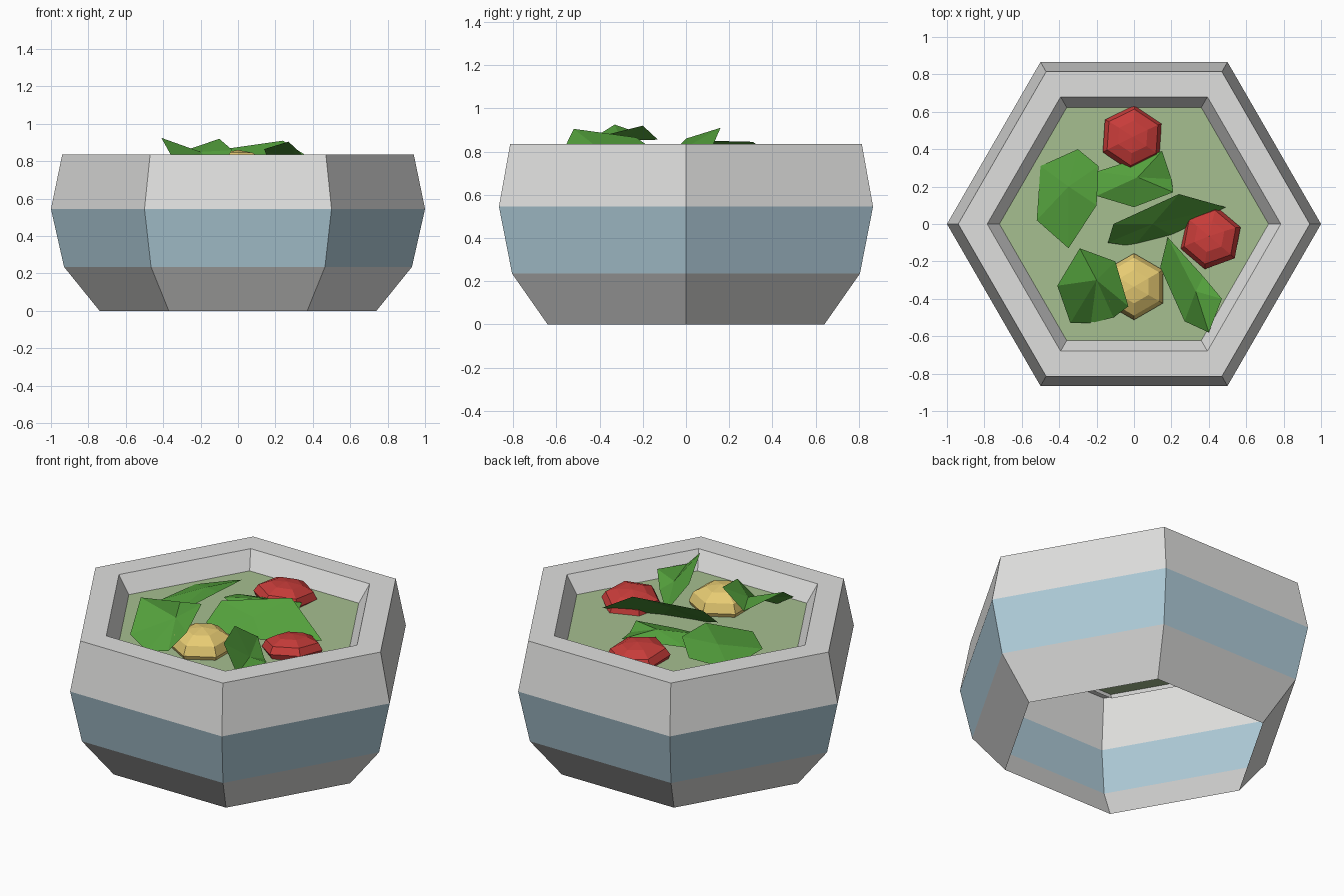
import bpy, math
from mathutils import Matrix, Euler

if "Cube" in bpy.data.objects:
    bpy.data.objects.remove(bpy.data.objects["Cube"])


def material(name, rgb):
    m = bpy.data.materials.new(name)
    m.diffuse_color = (*rgb, 1)
    m.use_nodes = True
    m.node_tree.nodes["Principled BSDF"].inputs["Base Color"].default_value = m.diffuse_color
    return m


stone = material("pale_stone", (0.74, 0.74, 0.73))
blue = material("pale_blue", (0.42, 0.59, 0.68))
broth = material("broth_green", (0.38, 0.52, 0.28))
leaf_green = material("leaf_green", (0.087, 0.35, 0.045))
red = material("tomato_red", (0.57, 0.045, 0.041))
yellow = material("corn_yellow", (0.80, 0.60, 0.17))


def make(name, verts, faces, mats):
    mesh = bpy.data.meshes.new(name)
    mesh.from_pydata(verts, [], faces)
    for m in mats:
        mesh.materials.append(m)
    ob = bpy.data.objects.new(name, mesh)
    bpy.context.collection.objects.link(ob)
    return ob


def lathe(name, profile, mats, phase=0, n=6):
    """Spin a (radius, height) profile into an n-sided shell."""
    verts = [(r * math.cos(phase + math.tau * i / n),
              r * math.sin(phase + math.tau * i / n), z)
             for r, z in profile for i in range(n)]
    faces = [(k * n + i, k * n + (i + 1) % n, (k + 1) * n + (i + 1) % n, (k + 1) * n + i)
             for k in range(len(profile) - 1) for i in range(n)]
    return make(name, verts, faces, mats)


# Bowl: one open-bottomed shell, blue on the band between two heights
bowl = lathe("bowl", [(0.74, 0), (0.93, 0.235), (1.0, 0.545), (0.94, 0.835),
                      (0.785, 0.835), (0.695, 0.695)], [stone, blue])
for p in bowl.data.polygons:
    p.material_index = int(0.3 < p.center.z < 0.5)

# Broth surface
hexagon = [(0.72 * math.cos(math.tau * i / 6), 0.72 * math.sin(math.tau * i / 6), 0.733)
           for i in range(6)]
make("broth", hexagon, [range(6)], [broth])


# Round vegetables: six-sided squashed balls
def ball(name, loc, r, h, mat, phase, tilt=(0, 0)):
    prof = [(max(r * math.sin(math.pi * k / 6), 0.0005), -h * math.cos(math.pi * k / 6))
            for k in range(7)]
    ob = lathe(name, prof, [mat], math.radians(phase))
    ob.data.transform(Matrix.Translation(loc) @ Euler((*tilt, 0)).to_matrix().to_4x4())


ball("tomato_back", (-0.01, 0.46, 0.745), 0.175, 0.08, red, 26, (-0.08, 0.05))
ball("tomato_right", (0.41, -0.075, 0.745), 0.17, 0.08, red, 20, (-0.12, -0.1))
ball("corn", (0, -0.335, 0.755), 0.178, 0.105, yellow, 30)


# Crumpled leaves: a folded fan, first point is the centre, the rest the rim
def leaf(name, pts):
    n = len(pts) - 1
    make(name, pts, [(0, 1 + i, 1 + (i + 1) % n) for i in range(n)], [leaf_green])


leaf("leaf_left", [(-0.35, 0.2, 0.80), (-0.5, 0.31, 0.735), (-0.3, 0.40, 0.78),
                   (-0.19, 0.31, 0.845), (-0.2, 0.1, 0.85), (-0.35, -0.13, 0.75),
                   (-0.52, 0.02, 0.75)])
leaf("leaf_back", [(0.02, 0.25, 0.81), (-0.2, 0.28, 0.77), (0.15, 0.39, 0.77),
                   (0.2, 0.24, 0.74), (0.21, 0.17, 0.78), (0.0, 0.09, 0.76),
                   (-0.2, 0.15, 0.80)])
leaf("leaf_middle", [(0.1, 0.0, 0.82), (-0.14, -0.1, 0.76), (-0.11, 0.0, 0.86),
                     (0.24, 0.16, 0.91), (0.49, 0.09, 0.75), (0.2, -0.06, 0.73),
                     (0.0, -0.12, 0.72)])
leaf("leaf_front", [(-0.2, -0.3, 0.85), (-0.29, -0.13, 0.855), (-0.1, -0.2, 0.92),
                    (-0.03, -0.44, 0.86), (-0.11, -0.5, 0.75), (-0.23, -0.53, 0.73),
                    (-0.34, -0.53, 0.80), (-0.41, -0.33, 0.925)])
leaf("leaf_right", [(0.33, -0.36, 0.78), (0.18, -0.07, 0.75), (0.37, -0.28, 0.75),
                    (0.47, -0.4, 0.80), (0.4, -0.58, 0.78), (0.27, -0.52, 0.905),
                    (0.14, -0.23, 0.865)])
